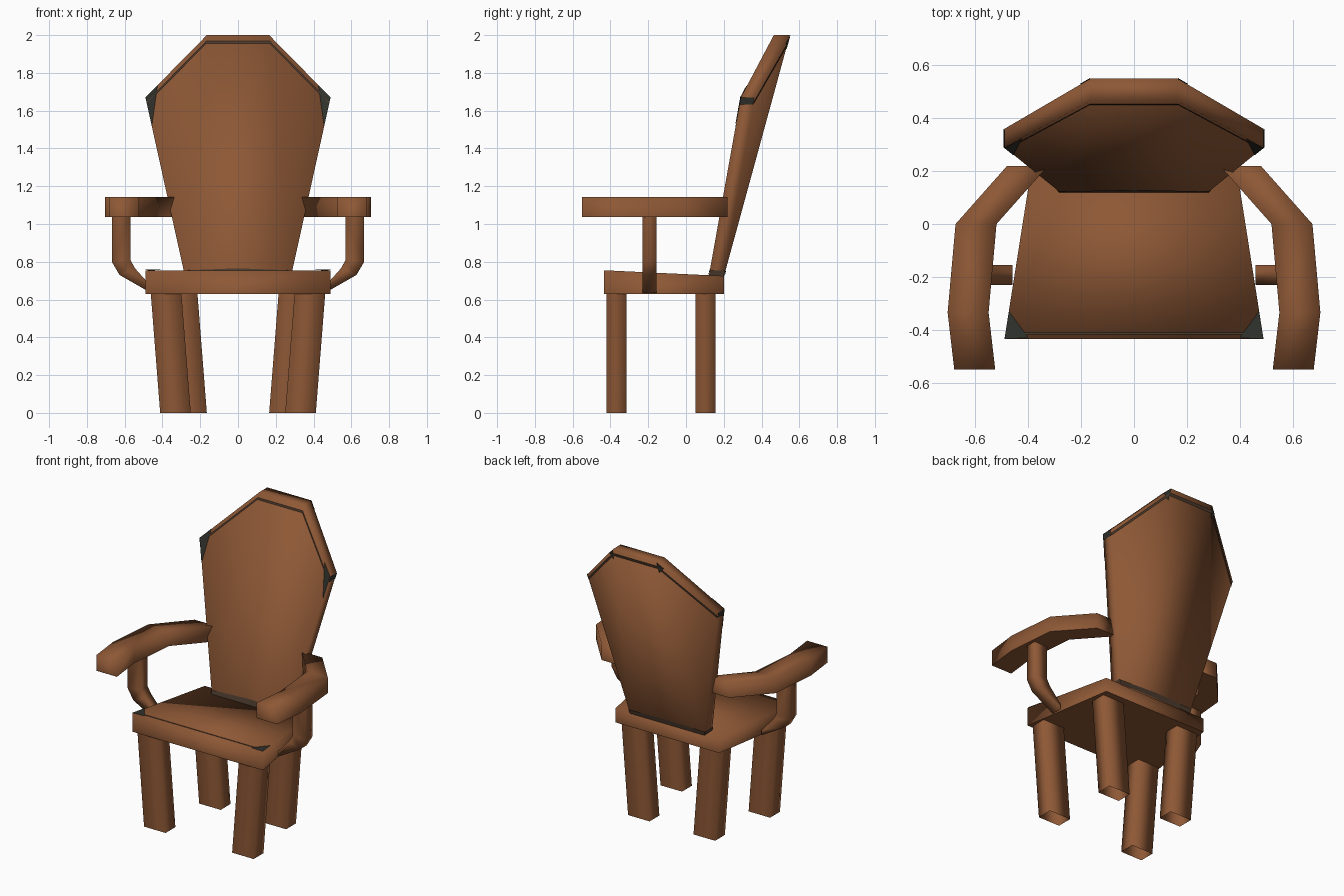
import bpy, bmesh
from mathutils import Vector

if "Cube" in bpy.data.objects:
    bpy.data.objects.remove(bpy.data.objects["Cube"])


def material(name, rgb):
    m = bpy.data.materials.new(name)
    m.diffuse_color = (*rgb, 1)
    m.use_nodes = True
    m.node_tree.nodes["Principled BSDF"].inputs["Base Color"].default_value = m.diffuse_color
    return m


wood = material("brown_wood", (0.268, 0.097, 0.036))
worn = material("dark_worn_corner", (0.03, 0.032, 0.025))
band = material("dark_brown_band", (0.07, 0.043, 0.027))


def make(name, verts, faces, mat, mirror=False, smooth=True):
    me = bpy.data.meshes.new(name)
    me.from_pydata([tuple(v) for v in verts], [], faces)
    bm = bmesh.new()
    bm.from_mesh(me)
    bmesh.ops.recalc_face_normals(bm, faces=bm.faces)
    for f in bm.faces:
        f.smooth = smooth
    # flat undersides stay separate from the soft sides
    under = [f for f in bm.faces if f.normal.z < -.99 and smooth]
    if under:
        bmesh.ops.split(bm, geom=under)
    bm.to_mesh(me)
    bm.free()
    me.materials.append(mat)
    ob = bpy.data.objects.new(name, me)
    bpy.context.collection.objects.link(ob)
    if mirror:
        ob.modifiers.new("mirror", 'MIRROR').use_mirror_merge = False
    return ob


def loft(name, rings, mirror=False, caps=True, cap=None, skip=()):
    """Skin equal-length rings; cap lists the faces that close an end."""
    n = len(rings[0])
    cap = cap or [tuple(range(n))]
    faces = [(r * n + i, r * n + (i + 1) % n, (r + 1) * n + (i + 1) % n, (r + 1) * n + i)
             for r in range(len(rings) - 1) for i in range(n) if i not in skip]
    if caps:
        last = (len(rings) - 1) * n
        faces += [tuple(last + i for i in f) for f in cap] + [f[::-1] for f in cap]
    return make(name, [v for ring in rings for v in ring], faces, wood, mirror)


def rect(x0, x1, y0, y1, z):
    return [(x0, y0, z), (x1, y0, z), (x1, y1, z), (x0, y1, z)]


# Seat: trapezoid, slightly higher at the front
ZF, ZB = 0.755, 0.725
loft("seat", [[(-.49, -.435, .63), (.49, -.435, .63), (.39, .2, .63), (-.39, .2, .63)],
              [(-.49, -.435, ZF), (.49, -.435, ZF), (.39, .2, ZB), (-.39, .2, ZB)]])

# Legs: splayed, open at the foot
loft("front_leg", [rect(.25, .412, -.42, -.315, 0), rect(.30, .462, -.42, -.315, .635)],
     mirror=True, caps=False)
loft("back_leg", [rect(.165, .327, .05, .155, 0), rect(.215, .377, .05, .155, .635)],
     mirror=True, caps=False)

# Backrest: six-sided slab with the shoulder corners pulled forward, open where it meets the seat
B, C, T = Vector((.28, .12, .72)), Vector((.49, .29, 1.67)), Vector((.165, .465, 2))
Bb, Cb, Tb = Vector((.28, .2, .72)), Vector((.49, .36, 1.67)), Vector((.165, .55, 2))


def flip(v):
    return Vector((-v.x, v.y, v.z))


def outline(b, c, t):
    return [b, c, t, flip(t), flip(c), flip(b)]


loft("backrest", [outline(B, C, T), outline(Bb, Cb, Tb)],
     cap=[(0, 1, 2), (0, 2, 3, 5), (3, 4, 5)], skip=(5,))

# Armrests: bent rails, given as inner x, outer x, y
rails = [(.325, .48, .22), (.52, .675, 0), (.55, .705, -.335), (.525, .68, -.55)]
loft("armrest", [[(a, y, 1.037), (b, y, 1.037), (b, y, 1.143), (a, y, 1.143)]
                 for a, b, y in rails], mirror=True)

# Arm posts: drop from the armrest and turn into the seat side
path = [((.57, 1.05), (.668, 1.05)), ((.57, .81), (.668, .80)),
        ((.545, .765), (.627, .73)), ((.46, .67), (.46, .635))]
loft("arm_post", [[(i[0], -.23, i[1]), (o[0], -.23, o[1]), (o[0], -.155, o[1]), (i[0], -.155, i[1])]
                  for i, o in path], mirror=True, caps=False)


# Worn dark plates, laid just above the surface
def patch(name, pts, offset, mat):
    offset = Vector(offset)
    make(name, [p + offset for p in pts], [tuple(range(len(pts)))], mat, True, False)


def strip(name, a, a_in, b, b_in, t0, t1, offset, mat=band):
    """Band beside edge a-b, between fractions t0 and t1 toward a_in and b_in."""
    patch(name, [a.lerp(a_in, t0), a.lerp(a_in, t1), b.lerp(b_in, t1), b.lerp(b_in, t0)], offset, mat)


def middle(v):
    return Vector((0, v.y, v.z))


front, rear, up = (0, -.003, .001), (0, .003, -.001), (0, 0, .003)

# Backrest front: shoulder corners, rim lines and foot line
patch("backrest_corner_wear", [C, C.lerp(T, .2), C.lerp(B, .16)], front, worn)
strip("backrest_side_rim_wear", T, B, C, B, .026, .036, front)
strip("backrest_top_rim_wear", middle(T), middle(B), T, B, .026, .036, front)
strip("backrest_foot_wear", middle(B), middle(T), B, C, 0, .035, front)

# Backrest rear: rim lines, foot line and top corners
strip("rear_side_rim_wear", Tb, Bb, Cb, Bb, .022, .036, rear)
strip("rear_top_rim_wear", middle(Tb), middle(Bb), Tb, Bb, .022, .036, rear)
strip("rear_foot_wear", middle(Bb), middle(Tb), Bb, Cb, .004, .03, rear)
patch("rear_top_corner_wear", [Tb, Tb.lerp(Cb, .12), Tb.lerp(Bb, .06)], rear, worn)

# Backrest edges: foot and shoulder marks on the sides
side = (.003, 0, 0)
strip("edge_foot_wear", B, C, Bb, Cb, 0, .035, side)
strip("edge_shoulder_wear", C, B, Cb, Bb, 0, .04, side, worn)


def on_seat(x, y):
    return Vector((x, y, ZF + (ZB - ZF) * (y + .435) / .635))


# Seat: front corners and front line
patch("seat_corner_wear", [on_seat(.49, -.435), on_seat(.473, -.33), on_seat(.40, -.43)], up, worn)
patch("seat_front_wear", [on_seat(0, -.418), on_seat(.42, -.418), on_seat(.42, -.41), on_seat(0, -.41)],
      up, band)
